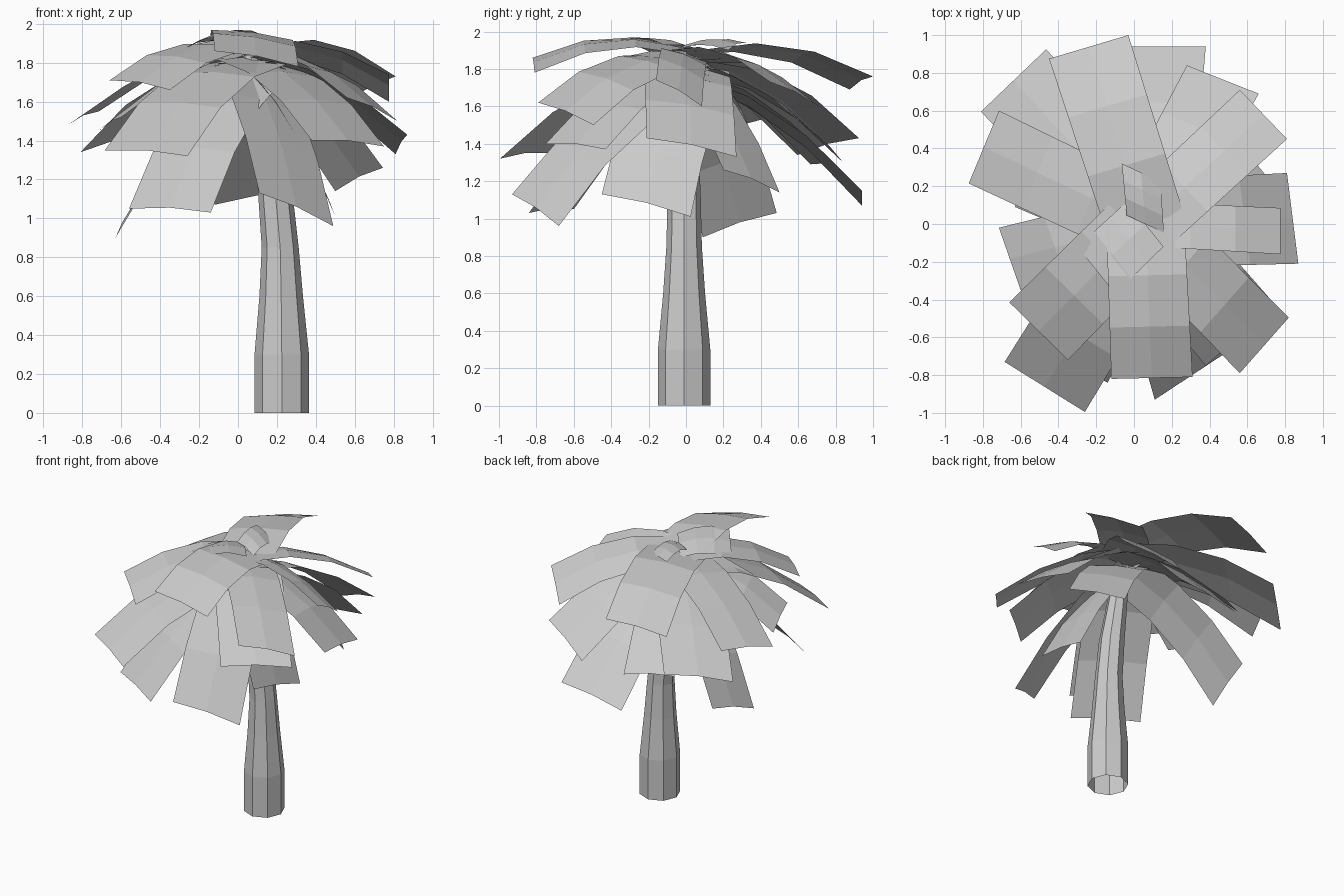
import bpy
import bmesh
import math
from mathutils import Vector

cube = bpy.data.objects.get("Cube")
if cube:
    bpy.data.objects.remove(cube, do_unlink=True)

# One plain grey for the whole tree
grey = bpy.data.materials.new("plain_grey")
grey.use_nodes = True
colour = (0.6, 0.6, 0.6, 1)
grey.diffuse_color = colour
grey.node_tree.nodes["Principled BSDF"].inputs["Base Color"].default_value = colour

CROWN = Vector((0.06, 0, 0))
UP = Vector((0, 0, 1))
SEGMENTS = 3


def finish(bm, name):
    """Turn a bmesh into a flat shaded grey object."""
    mesh = bpy.data.meshes.new(name)
    bm.to_mesh(mesh)
    bm.free()
    mesh.materials.append(grey)
    obj = bpy.data.objects.new(name, mesh)
    bpy.context.collection.objects.link(obj)
    return obj


def bridge(bm, first, second, closed=False):
    """Join two rows of vertices with quads."""
    count = len(first)
    for i in range(count if closed else count - 1):
        j = (i + 1) % count
        bm.faces.new((first[i], first[j], second[j], second[i]))


def bezier(start, control, end, t):
    return start.lerp(control, t).lerp(control.lerp(end, t), t)


def build_trunk(rings, sides=8):
    """Octagonal tube, open below, through (centre x, height, radius) rings."""
    bm = bmesh.new()
    previous = None
    for x, z, radius in rings:
        row = []
        for i in range(sides):
            a = math.tau * i / sides
            row.append(bm.verts.new((x + radius * math.cos(a),
                                     radius * math.sin(a) - 0.01, z)))
        if previous:
            bridge(bm, previous, row, closed=True)
        previous = row
    bm.faces.new(previous)
    return finish(bm, "trunk")


def build_frond(name, corner_a, corner_b):
    """Arched, gently creased strip from the crown to two tip corners."""
    a, b = Vector(corner_a), Vector(corner_b)
    tip = (a + b) / 2
    outward = tip - CROWN
    outward.z = 0
    reach = outward.length
    outward.normalize()
    side = UP.cross(outward)
    if (a - b).dot(side) < 0:
        a, b = b, a

    # Higher leaves also start higher on the crown
    root = CROWN + UP * (1.55 + 0.19 * tip.z)
    across = a - b
    across.z *= 0.5
    arch = UP * 0.2 * reach + outward * 0.1 * max(0, 1.5 - tip.z)

    bm = bmesh.new()
    previous = None
    for step in range(SEGMENTS + 1):
        t = step / SEGMENTS
        edges = []
        for corner, sign in ((a, 1), (b, -1)):
            start = root + across * 0.48 * sign
            control = (start + corner) / 2 + arch
            edges.append(bezier(start, control, corner, t))
        left, right = edges
        spine = (left + right) / 2 + UP * 0.015
        row = [bm.verts.new(p) for p in (left, spine, right)]
        if previous:
            bridge(bm, previous, row)
        previous = row
    bmesh.ops.recalc_face_normals(bm, faces=bm.faces)
    if sum(f.normal.z for f in bm.faces) < 0:
        bmesh.ops.reverse_faces(bm, faces=bm.faces)
    return finish(bm, name)


# Trunk: wide straight foot, then tapering and leaning to the crown
build_trunk([
    (0.225, 0, 0.14), (0.225, 0.3, 0.14), (0.222, 0.6, 0.112),
    (0.217, 0.85, 0.095), (0.19, 1.15, 0.088), (0.13, 1.55, 0.065),
    (0.06, 1.86, 0.04),
])

# Leaf layers, each leaf given by its two tip corners
layers = {
    "upper_frond": [
        ((-0.45, 0.875, 1.69), (-0.03, 1.0, 1.76)),
        ((0.56, 0.71, 1.6), (0.81, 0.45, 1.73)),
        ((0.775, -0.16, 1.74), (0.775, 0.085, 1.6)),
        ((-0.12, -0.82, 1.86), (0.31, -0.81, 1.78)),
        ((-0.66, -0.415, 1.71), (-0.35, -0.72, 1.66)),
        ((0.56, -0.79, 1.62), (0.82, -0.495, 1.5)),
    ],
    "middle_frond": [
        ((0.28, 0.84, 1.3), (0.66, 0.69, 1.45)),
        ((0.87, -0.21, 1.43), (0.81, 0.27, 1.33)),
        ((-0.465, 0.925, 1.43), (-0.81, 0.595, 1.34)),
        ((-0.875, 0.215, 1.48), (-0.715, 0.6, 1.55)),
        ((-0.715, -0.02, 1.45), (-0.6, -0.35, 1.52)),
        ((-0.685, -0.73, 1.35), (-0.26, -0.995, 1.32)),
        ((0.38, -0.75, 1.4), (0.75, -0.43, 1.37)),
    ],
    "lower_frond": [
        ((-0.12, 0.94, 1.07), (0.38, 0.94, 1.15)),
        ((-0.37, 0.665, 1.29), (-0.04, 0.8, 1.27)),
        ((-0.14, -0.84, 1.03), (-0.56, -0.6, 1.05)),
        ((0.11, -0.93, 1.13), (0.49, -0.68, 0.96)),
        ((-0.63, 0.09, 0.9), (-0.56, 0.485, 1.03)),
        ((0.5, 0.025, 1.01), (0.443, -0.45, 1.13)),
        ((0.745, 0.2, 1.26), (0.5, 0.5, 1.14)),
    ],
    "young_leaf": [
        ((-0.065, 0.32, 1.94), (0.14, 0.225, 1.9)),
        ((-0.1, -0.37, 1.94), (-0.3, -0.12, 1.86)),
    ],
}
for layer, leaves in layers.items():
    for number, (corner_a, corner_b) in enumerate(leaves, 1):
        build_frond(f"{layer}_{number}", corner_a, corner_b)
